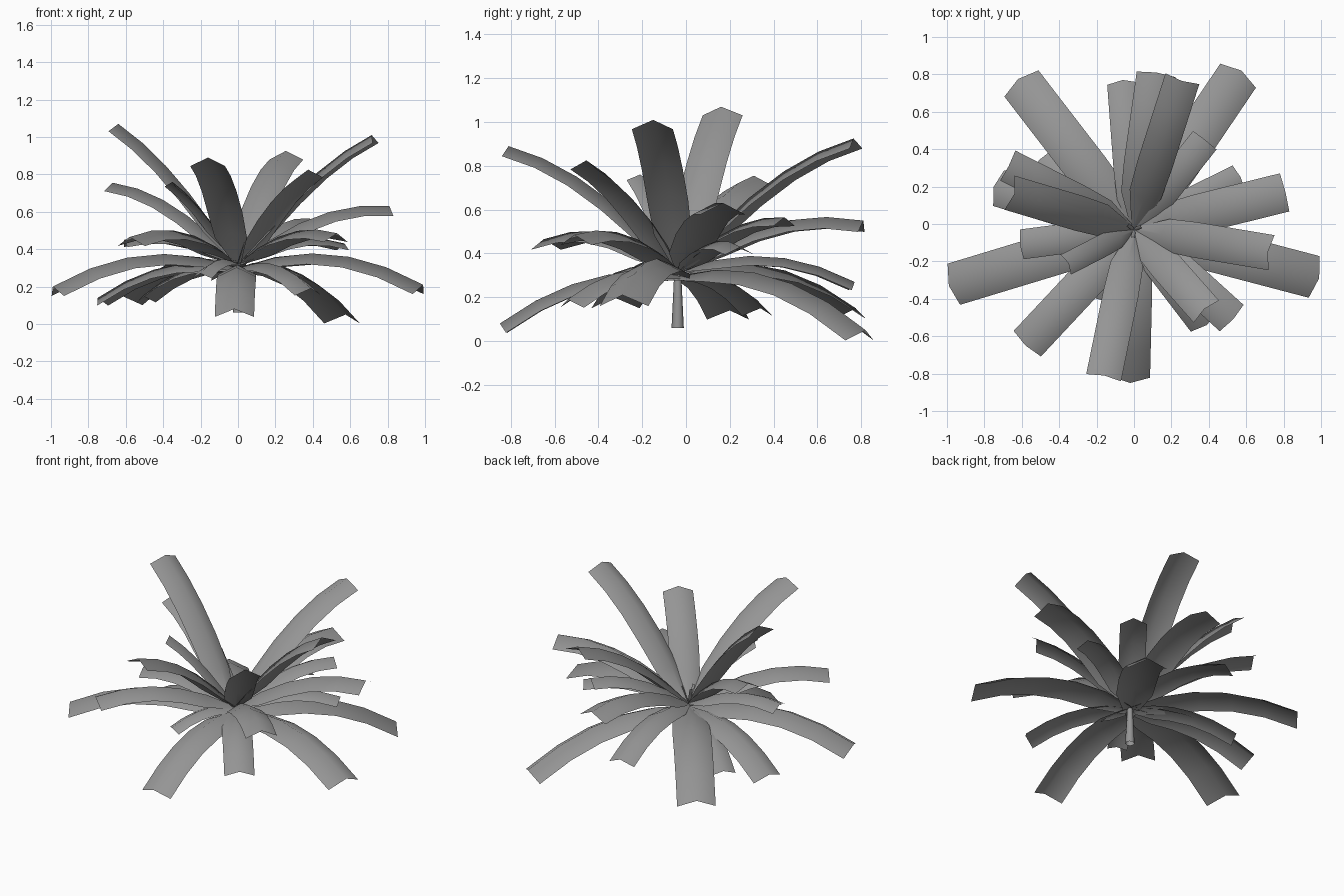
import bpy, bmesh, math
from mathutils import Vector

cube = bpy.data.objects.get("Cube")
if cube:
    bpy.data.objects.remove(cube)

grey = bpy.data.materials.new("leaf_grey")
grey.use_nodes = True
colour = (0.3, 0.3, 0.3, 1)
grey.diffuse_color = colour
grey.node_tree.nodes["Principled BSDF"].inputs["Base Color"].default_value = colour

SEGMENTS = 5


def finish(name, bm):
    mesh = bpy.data.meshes.new(name)
    bm.to_mesh(mesh)
    bm.free()
    mesh.materials.append(grey)
    for face in mesh.polygons:
        face.use_smooth = True
    obj = bpy.data.objects.new(name, mesh)
    bpy.context.collection.objects.link(obj)


def leaf(name, tip, width, root_z=0.32, base=0.08):
    """Arched strip from the crown to the tip, folded along its midrib."""
    root = Vector((0, -0.03, root_z))
    chord = Vector(tip) - root
    out = Vector((chord.x, chord.y, 0))
    bulge = 0.115 * out.length
    side = Vector((-out.y, out.x, 0)).normalized()
    bm = bmesh.new()
    rows = []
    for i in range(SEGMENTS + 1):
        t = i / SEGMENTS
        mid = root + chord * t
        mid.z += 4 * bulge * t * (1 - t)
        tangent = chord + Vector((0, 0, 4 * bulge * (1 - 2 * t)))
        up = tangent.cross(side).normalized()
        half = width * (base + (0.5 - base) * min(1, t / 0.22))
        fold = up * half * 0.5
        rows.append([bm.verts.new(p) for p in
                     (mid + side * half - fold, mid, mid - side * half - fold)])
    for a, b in zip(rows, rows[1:]):
        for k in range(2):
            bm.faces.new((a[k], a[k + 1], b[k + 1], b[k]))
    bmesh.ops.recalc_face_normals(bm, faces=bm.faces)
    if sum(f.normal.z for f in bm.faces) < 0:
        bmesh.ops.reverse_faces(bm, faces=bm.faces)
    finish(name, bm)


# Tip position and width of each leaf, tier by tier
tiers = {
    "upright_leaf": [
        ((-0.64, 0.16, 1.07), 0.19), ((0.715, -0.15, 1.01), 0.19),
        ((0.255, 0.765, 0.925), 0.19), ((-0.16, -0.81, 0.89), 0.19)],
    "raised_leaf": [
        ((0.375, -0.455, 0.825), 0.18), ((-0.35, -0.21, 0.76), 0.12),
        ((-0.67, 0.31, 0.755), 0.18), ((0.38, 0.45, 0.565), 0.16),
        ((0.81, 0.17, 0.63), 0.21), ((0.12, 0.81, 0.55), 0.21)],
    "level_leaf": [
        ((0.53, -0.51, 0.485), 0.19), ((-0.58, -0.65, 0.465), 0.2),
        ((-0.61, -0.11, 0.45), 0.16), ((0.57, 0.25, 0.43), 0.15),
        ((-0.06, 0.77, 0.27), 0.17), ((-0.2, -0.4, 0.27), 0.12)],
    "drooping_leaf": [
        ((-0.99, -0.33, 0.2), 0.23), ((0.99, -0.29, 0.21), 0.23),
        ((0.575, 0.82, 0.05), 0.23), ((-0.62, 0.775, 0.15), 0.23),
        ((-0.02, -0.85, 0.08), 0.21), ((-0.75, 0.2, 0.14), 0.2),
        ((0.39, -0.54, 0.19), 0.18), ((-0.51, 0.34, 0.15), 0.17)],
}
for name, leaves in tiers.items():
    root_z, base = (0.3, 0.2) if name == "drooping_leaf" else (0.32, 0.08)
    for i, (tip, width) in enumerate(leaves):
        leaf(f"{name}_{i + 1}", tip, width, root_z, base)

# Short tapered stem below the crown
bm = bmesh.new()
bmesh.ops.create_cone(bm, cap_ends=False, segments=8, radius1=0.028,
                      radius2=0.016, depth=0.25)
bmesh.ops.translate(bm, verts=bm.verts, vec=(0, -0.038, 0.185))
finish("stem", bm)

# Thin upright shoots in the middle
for i in range(3):
    angle = i * math.tau / 3 + 0.4
    leaf(f"centre_shoot_{i + 1}",
         (0.04 * math.cos(angle), -0.03 + 0.04 * math.sin(angle), 0.43), 0.02)
